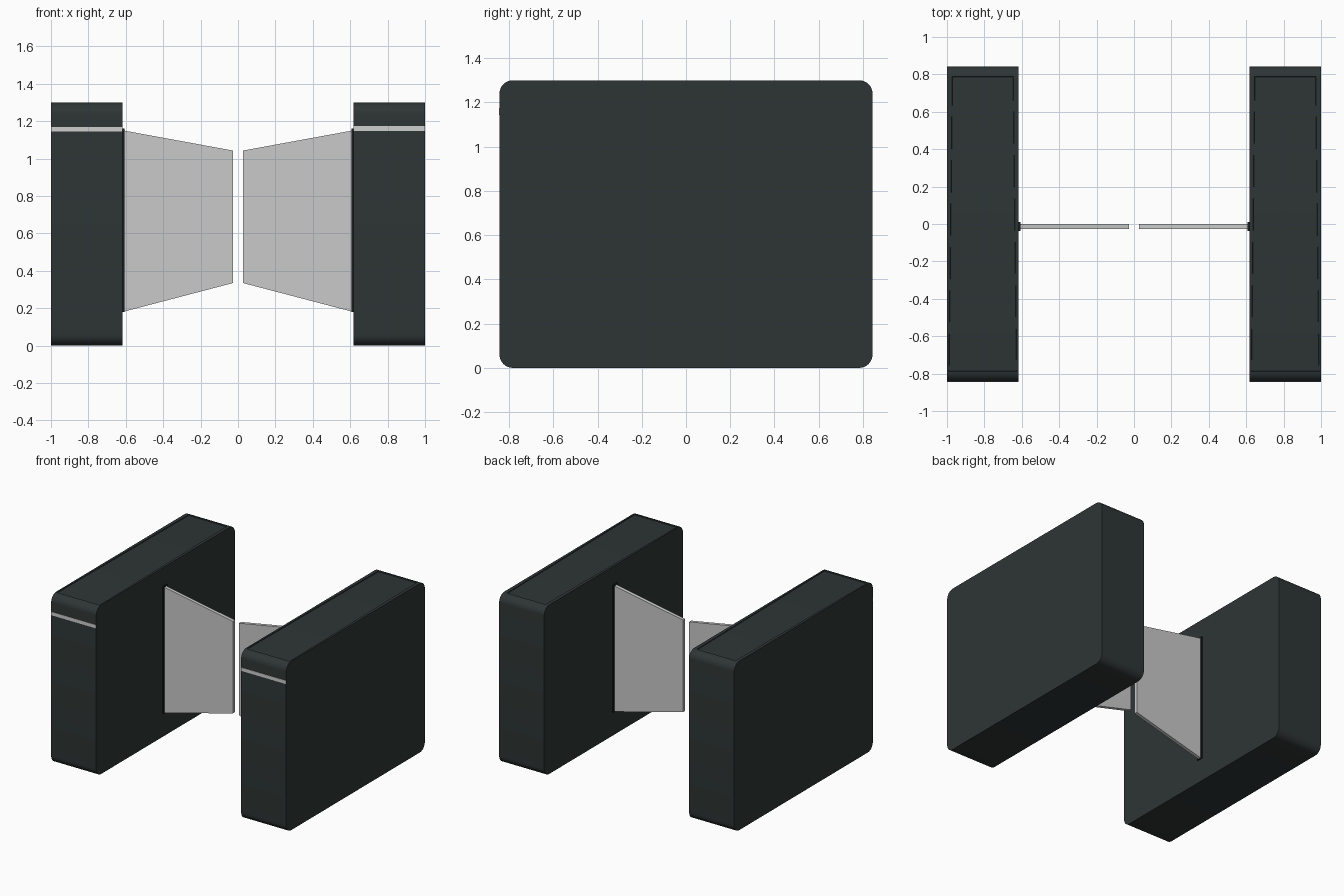
import bpy, bmesh, math

if "Cube" in bpy.data.objects:
    bpy.data.objects.remove(bpy.data.objects["Cube"])


def material(name, rgb):
    m = bpy.data.materials.new(name)
    m.diffuse_color = (*rgb, 1)
    m.use_nodes = True
    m.node_tree.nodes["Principled BSDF"].inputs["Base Color"].default_value = m.diffuse_color
    return m


DARK = material("dark green grey", (0.027, 0.036, 0.035))
GLASS = material("pale grey panel", (0.59, 0.59, 0.59))
STRIP = material("light strip grey", (0.62, 0.62, 0.62))
RAIL = material("black rail", (0.012, 0.014, 0.014))


def finish(bm, name, mat, smooth=False):
    bmesh.ops.recalc_face_normals(bm, faces=bm.faces[:])
    me = bpy.data.meshes.new(name)
    bm.to_mesh(me)
    bm.free()
    me.materials.append(mat)
    ob = bpy.data.objects.new(name, me)
    bpy.context.collection.objects.link(ob)
    if smooth:
        bpy.ops.object.select_all(action='DESELECT')
        ob.select_set(True)
        bpy.context.view_layer.objects.active = ob
        bpy.ops.object.shade_smooth_by_angle(angle=math.radians(30))
    return ob


def prism(points, axis_offset):
    """Extrude a closed outline of 3D points along an offset."""
    bm = bmesh.new()
    face = bm.faces.new([bm.verts.new(p) for p in points])
    ext = bmesh.ops.extrude_face_region(bm, geom=[face], use_keep_orig=True)
    moved = [g for g in ext["geom"] if isinstance(g, bmesh.types.BMVert)]
    bmesh.ops.translate(bm, verts=moved, vec=axis_offset)
    return bm


def box(name, x, y, z, mat):
    pts = [(x[0], y[0], z[0]), (x[1], y[0], z[0]), (x[1], y[1], z[0]), (x[0], y[1], z[0])]
    return finish(prism(pts, (0, 0, z[1] - z[0])), name, mat)


H, D, R = 1.3, 0.843, 0.06   # cabinet height, half depth, corner radius


def cabinet(name, s):
    # rounded side profile swept across the width
    pts = []
    for cy, cz, start in ((D - R, R, -90), (D - R, H - R, 0), (R - D, H - R, 90), (R - D, R, 180)):
        for i in range(9):
            a = math.radians(start + 90 * i / 8)
            pts.append((s * 0.617, cy + R * math.cos(a), cz + R * math.sin(a)))
    bm = prism(pts, (s * 0.383, 0, 0))
    bmesh.ops.recalc_face_normals(bm, faces=bm.faces[:])
    # shallow recessed lid
    top = [f for f in bm.faces if f.normal.z > 0.99 and f.calc_center_median().z > H - 0.001]
    bmesh.ops.inset_region(bm, faces=top, thickness=0.01)
    for v in top[0].verts:
        v.co.x = s * (0.645 if abs(v.co.x) < 0.8 else 0.972)
    bmesh.ops.inset_region(bm, faces=top, thickness=0.002, depth=-0.005)
    finish(bm, name, DARK, True)


for side, s in (("left", -1), ("right", 1)):
    cabinet(side + "_cabinet", s)
    z0 = 1.144 if s < 0 else 1.148
    box(side + "_front_strip", (s * 0.617, s * 1.0), (-D - 0.003, -D + 0.002), (z0, z0 + 0.026), STRIP)
    # hinge rail and tapered barrier flap
    box(side + "_flap_rail", (s * 0.608, s * 0.62), (-0.038, 0.012), (0.18, 1.16), RAIL)
    flap = [(s * 0.61, -0.026, 0.182), (s * 0.026, -0.026, 0.335),
            (s * 0.026, -0.026, 1.043), (s * 0.61, -0.026, 1.15)]
    finish(prism(flap, (0, 0.026, 0)), side + "_barrier_flap", GLASS)
